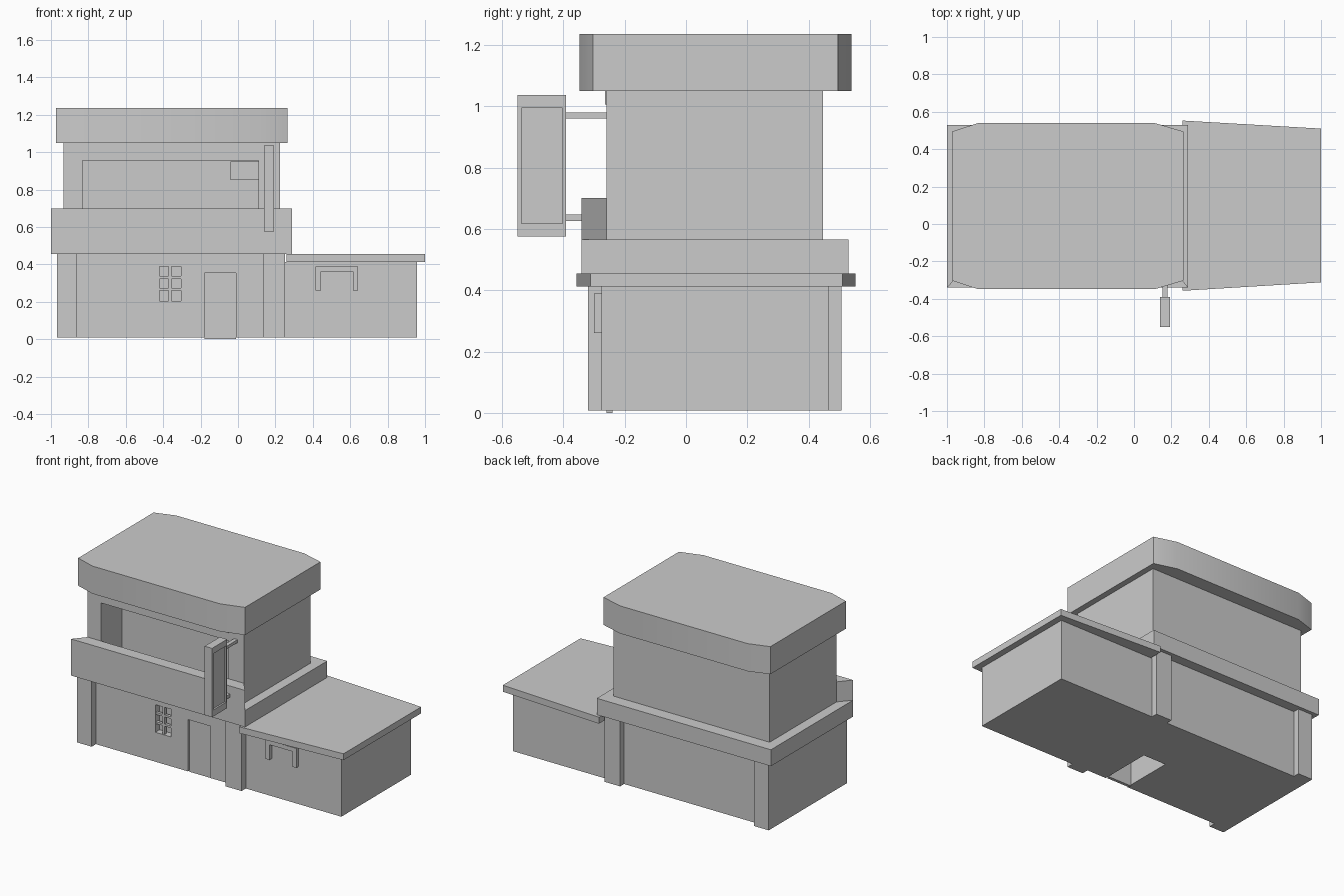
import bpy, bmesh

if "Cube" in bpy.data.objects:
    bpy.data.objects.remove(bpy.data.objects["Cube"])


def prism(name, pts, z0, z1):
    """Extrude a plan outline between two heights."""
    bm = bmesh.new()
    base = bm.faces.new([bm.verts.new((x, y, z0)) for x, y in pts])
    ext = bmesh.ops.extrude_face_region(bm, geom=[base])
    for v in ext["geom"]:
        if isinstance(v, bmesh.types.BMVert):
            v.co.z = z1
    bmesh.ops.recalc_face_normals(bm, faces=bm.faces)
    me = bpy.data.meshes.new(name)
    bm.to_mesh(me)
    bm.free()
    ob = bpy.data.objects.new(name, me)
    bpy.context.collection.objects.link(ob)
    return ob


def box(name, x0, x1, y0, y1, z0, z1):
    return prism(name, [(x0, y0), (x1, y0), (x1, y1), (x0, y1)], z0, z1)


def cut(ob, *bounds):
    """Subtract a box from an object and discard the cutter."""
    cutter = box("cutter", *bounds)
    cutter.hide_render = True
    mod = ob.modifiers.new("cut", "BOOLEAN")
    mod.operation = "DIFFERENCE"
    mod.solver = "EXACT"
    mod.object = cutter
    bpy.context.view_layer.objects.active = ob
    bpy.ops.object.modifier_apply(modifier=mod.name)
    bpy.data.objects.remove(cutter, do_unlink=True)


F, B = -0.275, 0.465   # front and back wall planes
G = 0.008              # underside of the walls

# Ground floor with window and door recesses
ground = box("ground_floor_wall", -0.92, 0.19, F, B, G, 0.455)
cut(ground, -0.42, -0.305, F - 0.1, F + 0.045, 0.205, 0.39)
cut(ground, -0.178, -0.01, F - 0.1, 0.08, -0.1, 0.355)
box("door", -0.178, -0.01, -0.26, -0.24, 0, 0.355)

# Window bars
box("window_mullion", -0.372, -0.355, F + 0.005, F + 0.025, 0.205, 0.39)
for z in (0.268, 0.33):
    box("window_bar", -0.42, -0.305, F + 0.005, F + 0.025, z - 0.007, z + 0.007)

# Corner piers, full depth so they show front and back
for x0, x1 in ((-0.968, -0.86), (0.133, 0.25)):
    box("pier", x0, x1, -0.32, 0.507, G, 0.455)

# Side annex with tapered roof and window hood
box("annex_wall", 0.2, 0.958, F, B, G, 0.412)
prism("annex_roof", [(0.258, -0.357), (1.0, -0.312), (1.0, 0.51), (0.258, 0.553)], 0.412, 0.455)
hood = box("annex_window_frame", 0.415, 0.642, -0.30, F + 0.01, 0.26, 0.39)
cut(hood, 0.443, 0.614, -0.4, 0, 0.2, 0.362)

# Balcony band and taller mitred front parapet
box("balcony_band", -1.0, 0.29, -0.34, 0.53, 0.455, 0.565)
prism("parapet", [(-1.0, -0.34), (0.29, -0.34), (0.225, -0.26), (-0.932, -0.26)], 0.565, 0.70)

# Upper floor with deep balcony opening
upper = box("upper_floor_wall", -0.932, 0.225, -0.26, 0.446, 0.565, 1.05)
cut(upper, -0.832, 0.11, -0.4, -0.04, 0.57, 0.955)
box("wall_unit", -0.04, 0.11, -0.15, -0.03, 0.852, 0.95)
box("lintel_strip", -0.832, 0.11, -0.264, -0.2, 1.005, 1.05)

# Main roof, softly faceted front and back
roof = prism("main_roof", [(-0.972, -0.303), (-0.835, -0.348), (0.112, -0.348), (0.264, -0.303),
                           (0.264, 0.495), (0.112, 0.539), (-0.835, 0.539), (-0.972, 0.495)], 1.05, 1.235)
bpy.ops.object.select_all(action="DESELECT")
roof.select_set(True)
bpy.context.view_layer.objects.active = roof
bpy.ops.object.shade_smooth_by_angle()

# Hanging sign board with a sunken panel on each side, and its brackets
sign = box("sign_board", 0.138, 0.193, -0.55, -0.391, 0.575, 1.036)
for x0, x1 in ((0.1, 0.15), (0.181, 0.25)):
    cut(sign, x0, x1, -0.537, -0.403, 0.618, 0.995)
for z0, z1, y1 in ((0.96, 0.98, -0.255), (0.625, 0.647, -0.335)):
    box("sign_bracket", 0.153, 0.179, -0.395, y1, z0, z1)
